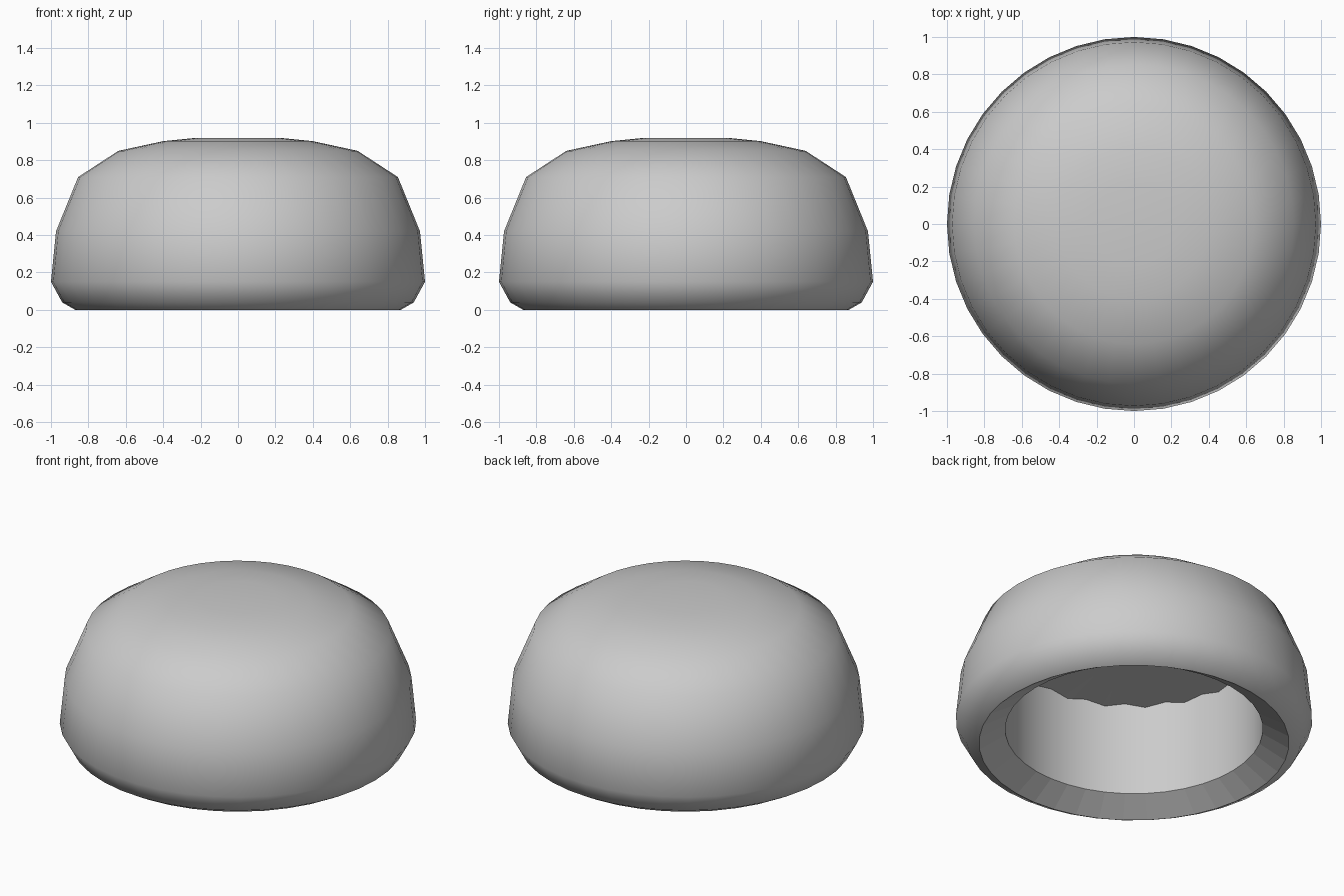
import bpy, bmesh, math

if "Cube" in bpy.data.objects:
    bpy.data.objects.remove(bpy.data.objects["Cube"])

SIDES = 40

# Outer shell, chamfered rim and inner wall as (radius, height), top to bottom
profile = [(0.22, 0.92), (0.40, 0.902), (0.64, 0.85), (0.855, 0.71), (0.973, 0.42),
           (1.0, 0.15), (0.94, 0.04), (0.87, 0.0), (0.723, 0.088), (0.723, 0.657)]
RIM = 7  # profile segment that forms the faceted rim

bm = bmesh.new()
rings = []
for i, (r, z) in enumerate(profile):
    ring = []
    for k in range(SIDES):
        a = 2 * math.pi * k / SIDES
        # the top of the inner wall meets the ceiling in a slight zigzag
        dz = 0.012 * (-1) ** k if i == len(profile) - 1 else 0
        ring.append(bm.verts.new((r * math.cos(a), r * math.sin(a), z + dz)))
    rings.append(ring)

rim_faces = []
for i, (upper, lower) in enumerate(zip(rings, rings[1:])):
    for k in range(SIDES):
        n = (k + 1) % SIDES
        f = bm.faces.new((upper[k], lower[k], lower[n], upper[n]))
        if i == RIM:
            rim_faces.append(f)

# Flat crown on top, ceiling inside the hollow
bm.faces.new(rings[0])
centre = bm.verts.new((0, 0, 0.66))
for k in range(SIDES):
    bm.faces.new((rings[-1][k], centre, rings[-1][(k + 1) % SIDES]))

bmesh.ops.recalc_face_normals(bm, faces=bm.faces)
bm.faces.index_update()
rim_ids = [f.index for f in rim_faces]
mesh = bpy.data.meshes.new("hollow_cap")
bm.to_mesh(mesh)
bm.free()

cap = bpy.data.objects.new("hollow_cap", mesh)
bpy.context.collection.objects.link(cap)
bpy.context.view_layer.objects.active = cap
cap.select_set(True)

# Smooth body with a crisp, faceted rim
bpy.ops.object.shade_smooth_by_angle(angle=math.radians(45))
for i in rim_ids:
    mesh.polygons[i].use_smooth = False
